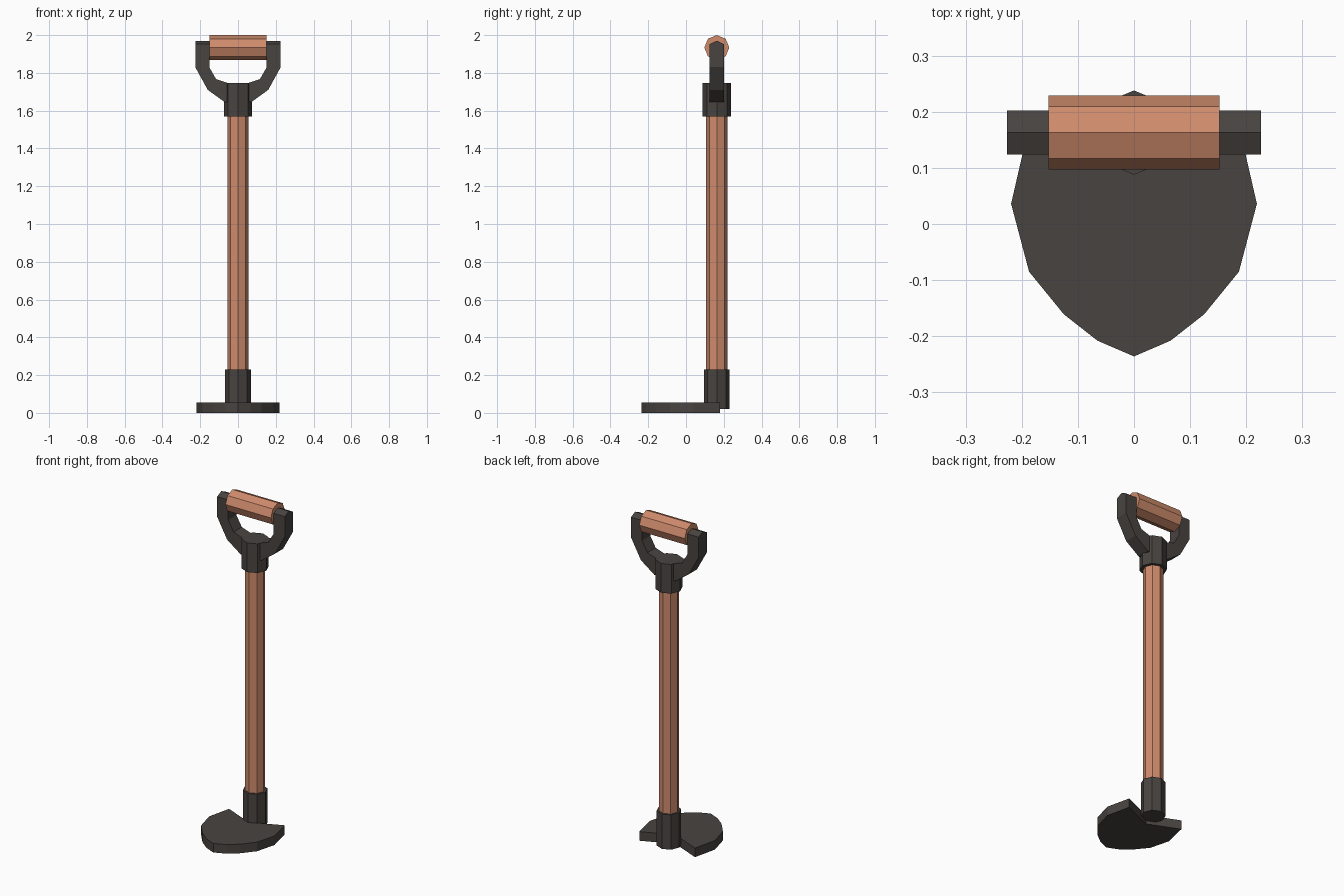
import bpy, bmesh
from math import pi
from mathutils import Matrix

if "Cube" in bpy.data.objects:
    bpy.data.objects.remove(bpy.data.objects["Cube"])

AXIS_Y = 0.163  # y position of the shaft


def material(name, colour):
    m = bpy.data.materials.new(name)
    m.diffuse_color = (*colour, 1)
    m.use_nodes = True
    m.node_tree.nodes["Principled BSDF"].inputs["Base Color"].default_value = m.diffuse_color
    return m


WOOD = material("wood", (0.62, 0.26, 0.15))
METAL = material("dark_metal", (0.065, 0.057, 0.052))


def finish(bm, name, mat):
    bmesh.ops.recalc_face_normals(bm, faces=bm.faces)
    me = bpy.data.meshes.new(name)
    bm.to_mesh(me)
    bm.free()
    me.materials.append(mat)
    ob = bpy.data.objects.new(name, me)
    bpy.context.collection.objects.link(ob)
    return ob


def octagon_bar(name, radius, length, matrix, mat):
    bm = bmesh.new()
    bmesh.ops.create_cone(bm, cap_ends=True, segments=8, radius1=radius,
                          radius2=radius, depth=length, matrix=matrix)
    return finish(bm, name, mat)


def upright(name, radius, z0, z1, mat):
    place = Matrix.Translation((0, AXIS_Y, (z0 + z1) / 2))
    return octagon_bar(name, radius, z1 - z0, place, mat)


def loft(name, layers, mat):
    """Join matching outlines with quads and cap both ends."""
    bm = bmesh.new()
    rings = [[bm.verts.new(p) for p in layer] for layer in layers]
    n = len(rings[0])
    for a, b in zip(rings, rings[1:]):
        for i in range(n):
            j = (i + 1) % n
            bm.faces.new((a[i], a[j], b[j], b[i]))
    bm.faces.new(rings[0])
    bm.faces.new(rings[-1])
    return finish(bm, name, mat)


def mirrored(half):
    """Half outline whose first and last points lie on x = 0."""
    return half + [(-x, v) for x, v in half[-2:0:-1]]


# Shaft with its lower socket and upper collar
upright("shaft", 0.056, 0.15, 1.62, WOOD)
upright("blade_socket", 0.068, 0.02, 0.23, METAL)
upright("handle_collar", 0.075, 1.57, 1.746, METAL)

# Blade: flat pointed plate, notched at the back around the socket
outline = mirrored([(0, -0.236), (0.065, -0.208), (0.125, -0.161),
                    (0.187, -0.085), (0.219, 0.036), (0.186, 0.18), (0, 0.10)])
loft("blade", [[(x, y, z) for x, y in outline] for z in (0, 0.055)], METAL)

# Yoke: forked bracket with ridged arm tips
TIP = 1.97


def yoke_layer(offset, drop):
    half = [(0, 1.645), (0.07, 1.645), (0.16, 1.71), (0.226, 1.83),
            (0.226, TIP), (0.152, TIP), (0.152, 1.83), (0.116, 1.767),
            (0.053, 1.746), (0, 1.744)]
    return [(x, AXIS_Y + offset, z - drop if z == TIP else z)
            for x, z in mirrored(half)]


loft("handle_yoke", [yoke_layer(-0.039, 0.018), yoke_layer(0, 0),
                     yoke_layer(0.039, 0.018)], METAL)

# Grip between the arms
octagon_bar("grip", 0.066, 0.304,
            Matrix.Translation((0, AXIS_Y, 1.934)) @ Matrix.Rotation(pi / 2, 4, 'Y'),
            WOOD)
